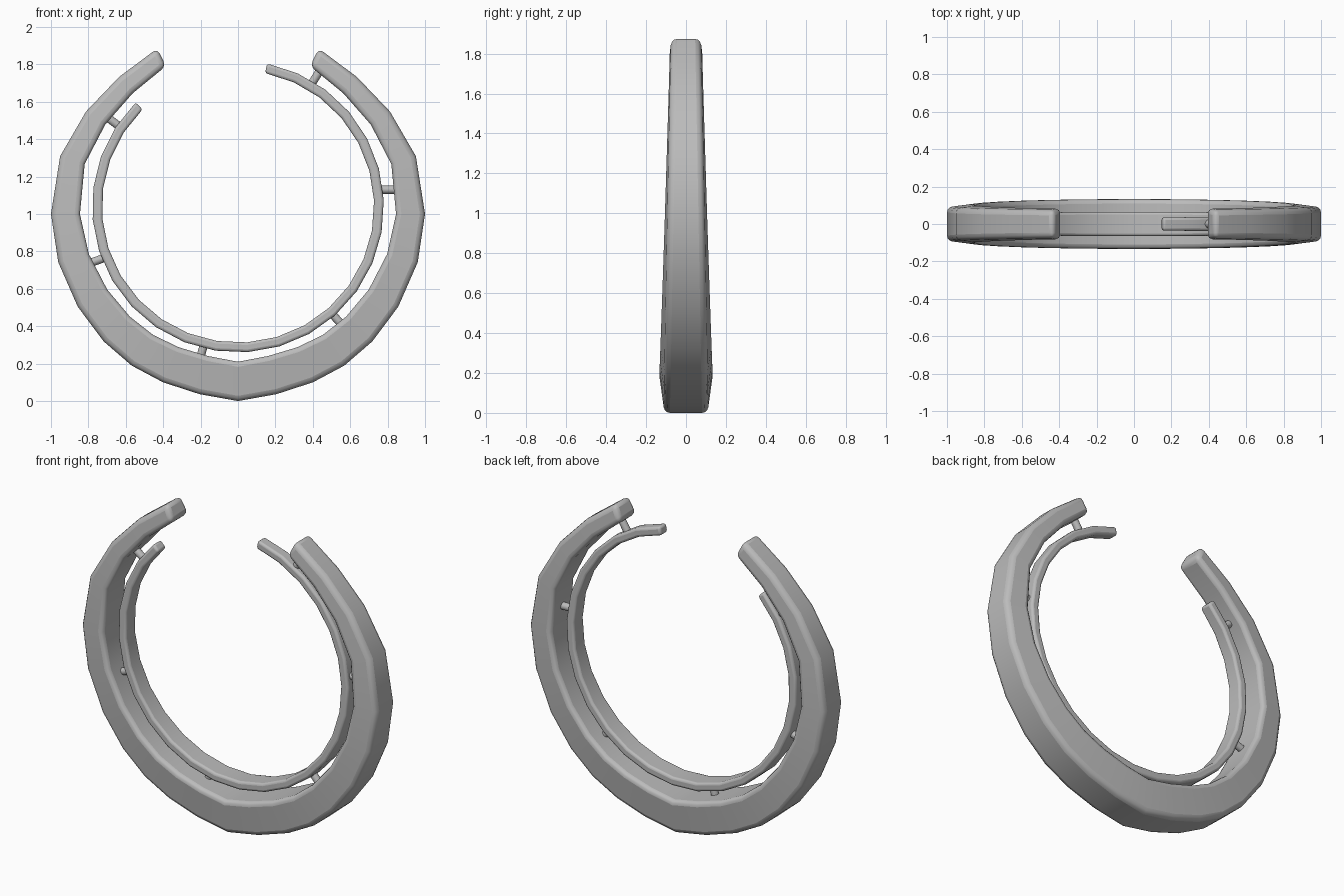
import bpy
import bmesh
from math import sin, cos, radians
from mathutils import Vector

cube = bpy.data.objects.get("Cube")
if cube:
    bpy.data.objects.remove(cube, do_unlink=True)

grey = bpy.data.materials.new("plain_grey")
grey.use_nodes = True
colour = (0.5, 0.5, 0.5, 1)
grey.diffuse_color = colour
grey.node_tree.nodes["Principled BSDF"].inputs["Base Color"].default_value = colour


def finish(obj, bevel=0, segments=3):
    """Assign the material, soften the edges and smooth the shading."""
    obj.data.materials.append(grey)
    if bevel:
        mod = obj.modifiers.new("soft_edges", "BEVEL")
        mod.width = bevel
        mod.segments = segments
        mod.limit_method = "ANGLE"
        mod.angle_limit = radians(45)
    bpy.ops.object.select_all(action="DESELECT")
    obj.select_set(True)
    bpy.context.view_layer.objects.active = obj
    bpy.ops.object.shade_smooth_by_angle(angle=radians(40))


def open_band(name, centre_z, stations, bevel):
    """Sweep a four-cornered section around an open arc.
    Station: angle from the bottom, outer radius, thickness, outer and inner half width."""
    bm = bmesh.new()
    rings = []
    for angle, radius, thick, w_out, w_in in stations:
        t = radians(angle)
        corners = ((radius, -w_out), (radius, w_out),
                   (radius - thick, w_in), (radius - thick, -w_in))
        rings.append([bm.verts.new((r * sin(t), y, centre_z - r * cos(t)))
                      for r, y in corners])
    for a, b in zip(rings, rings[1:]):
        for i in range(4):
            j = (i + 1) % 4
            bm.faces.new((a[i], a[j], b[j], b[i]))
    bm.faces.new(rings[0])
    bm.faces.new(rings[-1][::-1])
    bmesh.ops.recalc_face_normals(bm, faces=bm.faces)
    mesh = bpy.data.meshes.new(name)
    bm.to_mesh(mesh)
    bm.free()
    obj = bpy.data.objects.new(name, mesh)
    bpy.context.collection.objects.link(obj)
    finish(obj, bevel)


# Thick outer band, heaviest at the bottom and mirrored about the middle
half = [(0, 1.0), (12, .985), (24, .985), (35, .99), (46.5, .99), (60, .99),
        (75, .995), (90, 1.0), (108, 1.0), (124, .98), (139, .97), (154, .985)]
arc = [(-a, r) for a, r in half[:0:-1]] + half
outer = []
for angle, radius in arc:
    rise = 1 - cos(radians(angle))
    outer.append((angle, radius, .21 - .055 * rise,
                  .108 - .018 * rise, .137 - .028 * rise))
open_band("outer_band", 1.0, outer, .028)

# Thin inner band, with one arm longer than the other
start, end, steps = -135.5, 168.5, 24
inner = []
for i in range(steps + 1):
    angle = start + (end - start) * i / steps
    width = .065 - .015 * (1 - cos(radians(angle)))
    inner.append((angle, .78, .052, width, width))
open_band("inner_band", 1.04, inner, .014)

# Short round pins joining the two bands
pins = [((.39, 1.69), (.44, 1.77)), ((.75, 1.13), (.87, 1.13)),
        ((.50, .47), (.57, .39)), ((-.18, .31), (-.21, .20)),
        ((-.70, .77), (-.80, .735)), ((-.63, 1.465), (-.73, 1.54))]
for number, ((x1, z1), (x2, z2)) in enumerate(pins, 1):
    a, b = Vector((x1, 0, z1)), Vector((x2, 0, z2))
    bpy.ops.mesh.primitive_cylinder_add(
        vertices=16, radius=.022, depth=(b - a).length, location=(a + b) / 2,
        rotation=(b - a).to_track_quat("Z", "Y").to_euler())
    pin = bpy.context.object
    pin.name = f"joining_pin_{number}"
    finish(pin)
